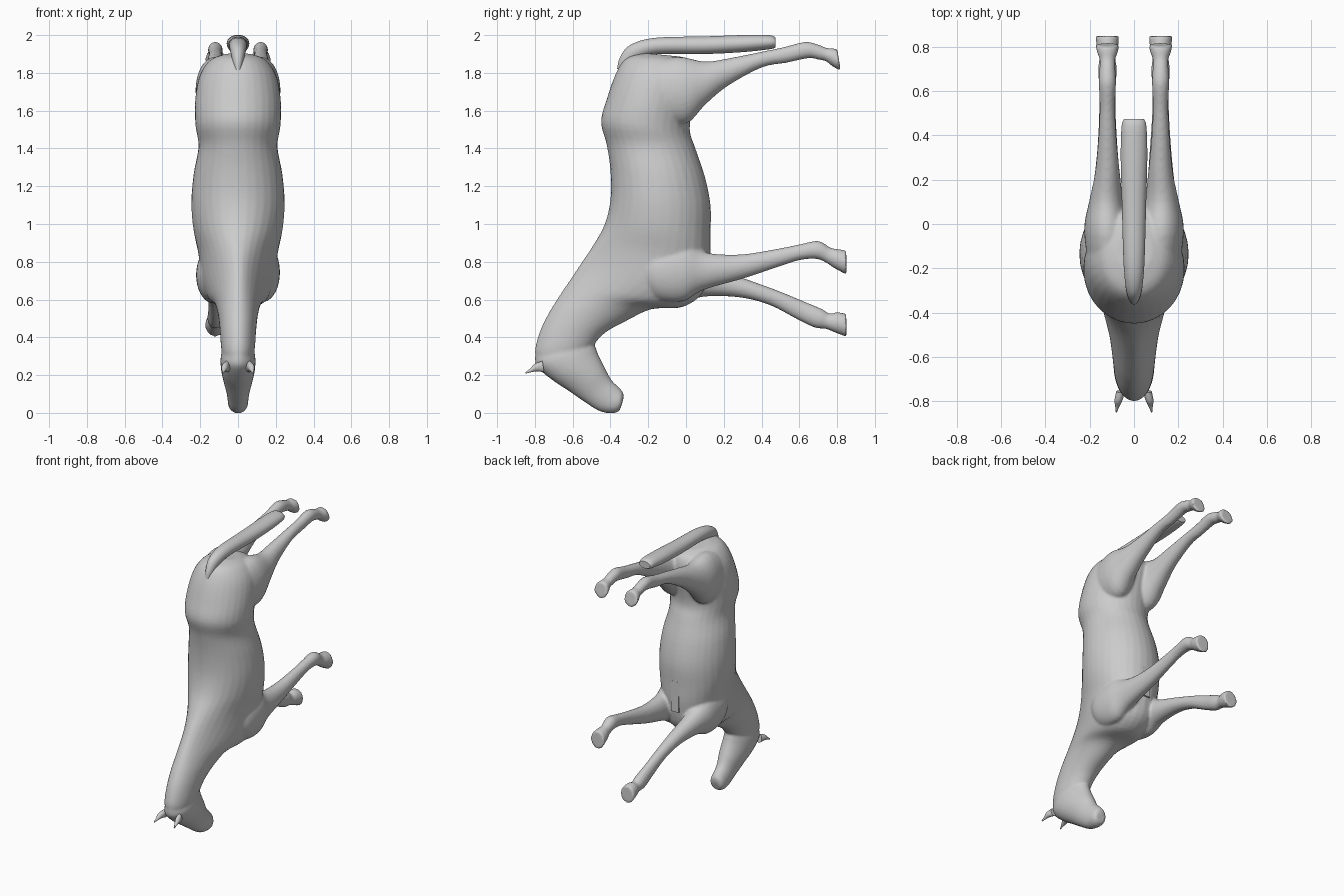
import bpy, bmesh, math
from mathutils import Vector

SEG, STEPS = 32, 4


def spline(rows, steps=STEPS):
    """Catmull-Rom interpolation through rows of numbers."""
    rows = [Vector(r) for r in rows]
    p = [rows[0]] + rows + [rows[-1]]
    out = []
    for i in range(1, len(p) - 2):
        a, b, c, d = p[i - 1:i + 3]
        for k in range(steps):
            t = k / steps
            out.append(0.5 * (2 * b + (c - a) * t + (2 * a - 5 * b + 4 * c - d) * t * t
                              + (3 * b - a - 3 * c + d) * t ** 3))
    return out + [rows[-1]]


def loft(name, rows, side=1):
    """Rows: edge A (y, z), edge B (y, z), centre x, half width, pinch toward edge A."""
    bm = bmesh.new()
    rings = []
    for ya, za, yb, zb, x, w, pinch in spline([(*r, 0)[:7] for r in rows]):
        ring = []
        for k in range(SEG):
            t = 2 * math.pi * k / SEG
            c, s = math.cos(t), math.sin(t) * w * (1 - pinch * math.cos(t))
            ring.append(bm.verts.new((side * (x + s),
                                      (ya + yb + (ya - yb) * c) / 2,
                                      (za + zb + (za - zb) * c) / 2)))
        rings.append(ring)
    for r, q in zip(rings, rings[1:]):
        for k in range(SEG):
            j = (k + 1) % SEG
            bm.faces.new((r[k], r[j], q[j], q[k]))
    bm.faces.new(rings[0])
    bm.faces.new(rings[-1])
    bmesh.ops.recalc_face_normals(bm, faces=bm.faces)
    me = bpy.data.meshes.new(name)
    bm.to_mesh(me)
    bm.free()
    ob = bpy.data.objects.new(name, me)
    bpy.context.collection.objects.link(ob)
    return ob


def select(obs):
    bpy.ops.object.select_all(action='DESELECT')
    for o in obs:
        o.select_set(True)
    bpy.context.view_layer.objects.active = obs[0]


def smooth(ob, angle=50):
    select([ob])
    bpy.ops.object.shade_smooth_by_angle(angle=math.radians(angle))


# Trunk and neck: back edge, belly edge, from rump to poll
body = loft("body", [
    (-0.22, 1.905, -0.02, 1.885, 0, .08), (-0.315, 1.88, 0.05, 1.85, 0, .15),
    (-0.37, 1.80, 0.07, 1.76, 0, .205), (-0.42, 1.66, 0.04, 1.64, 0, .227),
    (-0.45, 1.54, 0.02, 1.50, 0, .225), (-0.42, 1.42, 0.05, 1.40, 0, .209),
    (-0.40, 1.28, 0.10, 1.25, 0, .235), (-0.40, 1.13, 0.13, 1.10, 0, .247),
    (-0.43, 1.00, 0.13, 0.95, 0, .236, .08), (-0.49, 0.89, 0.125, 0.80, 0, .205, .2),
    (-0.55, 0.80, 0.09, 0.64, 0, .185, .3), (-0.61, 0.71, -0.02, 0.56, 0, .155, .25),
    (-0.67, 0.62, -0.18, 0.55, 0, .122, .12), (-0.72, 0.54, -0.31, 0.49, 0, .105),
    (-0.77, 0.44, -0.42, 0.43, 0, .096), (-0.80, 0.33, -0.48, 0.37, 0, .09),
    (-0.785, 0.26, -0.52, 0.30, 0, .08)])

# Head: forehead edge, jaw edge, from poll to muzzle
head = loft("head", [
    (-0.80, 0.30, -0.55, 0.42, 0, .07), (-0.79, 0.245, -0.49, 0.37, 0, .09, -.1),
    (-0.71, 0.175, -0.465, 0.31, 0, .09, -.1), (-0.62, 0.115, -0.43, 0.24, 0, .078),
    (-0.54, 0.06, -0.395, 0.175, 0, .062), (-0.46, 0.01, -0.355, 0.135, 0, .055),
    (-0.39, -0.003, -0.332, 0.105, 0, .052), (-0.352, 0.01, -0.332, 0.07, 0, .036)])

# Hind legs with haunches and hooves
HIND = [
    (-0.24, 1.84, -0.16, 1.53, .11, .095), (-0.05, 1.885, 0.0, 1.53, .12, .105),
    (0.10, 1.86, 0.10, 1.63, .125, .078), (0.24, 1.88, 0.22, 1.73, .12, .056),
    (0.40, 1.912, 0.40, 1.828, .12, .040), (0.52, 1.937, 0.53, 1.853, .12, .035),
    (0.63, 1.964, 0.65, 1.878, .12, .039), (0.70, 1.95, 0.70, 1.87, .12, .036),
    (0.745, 1.932, 0.74, 1.862, .12, .035), (0.775, 1.93, 0.775, 1.835, .12, .047),
    (0.80, 1.927, 0.82, 1.81, .12, .054)]
hind = [loft("hind_leg", HIND, s) for s in (-1, 1)]

# Front legs with shoulders: right one raised toward the belly, left one stretched forward
front_right = loft("front_leg_right", [
    (-0.30, 0.80, -0.26, 0.68, .09, .05), (-0.18, 0.88, -0.16, 0.60, .12, .092),
    (-0.02, 0.905, -0.02, 0.59, .13, .09), (0.10, 0.85, 0.09, 0.65, .125, .07),
    (0.28, 0.838, 0.30, 0.71, .12, .052), (0.48, 0.868, 0.48, 0.77, .12, .039),
    (0.60, 0.892, 0.60, 0.808, .12, .037), (0.70, 0.91, 0.69, 0.815, .12, .042),
    (0.765, 0.875, 0.745, 0.793, .12, .036), (0.80, 0.868, 0.79, 0.763, .12, .047),
    (0.848, 0.86, 0.85, 0.732, .12, .054)])
front_left = loft("front_leg_left", [
    (-0.30, 0.80, -0.26, 0.68, .09, .05), (-0.18, 0.87, -0.16, 0.60, .12, .092),
    (-0.02, 0.87, -0.02, 0.58, .13, .09), (0.12, 0.78, 0.09, 0.615, .125, .07),
    (0.30, 0.715, 0.28, 0.612, .12, .05), (0.48, 0.65, 0.44, 0.572, .12, .039),
    (0.62, 0.592, 0.58, 0.50, .12, .037), (0.72, 0.55, 0.68, 0.452, .12, .042),
    (0.76, 0.525, 0.74, 0.445, .12, .036), (0.80, 0.533, 0.785, 0.427, .12, .047),
    (0.848, 0.525, 0.85, 0.402, .12, .054)], -1)

# Blend trunk, head and legs into one skin
select([body, head, front_right, front_left] + hind)
bpy.ops.object.join()
rm = body.modifiers.new("Blend", 'REMESH')
rm.mode, rm.voxel_size, rm.use_smooth_shade = 'VOXEL', 0.009, True
sm = body.modifiers.new("Soften", 'SMOOTH')
sm.factor, sm.iterations = 0.5, 5

# Tail, hanging off the rump with a blunt end
smooth(loft("tail", [
    (-0.365, 1.82, -0.29, 1.81, 0, .02), (-0.35, 1.88, -0.28, 1.85, 0, .03),
    (-0.30, 1.945, -0.23, 1.88, 0, .04), (-0.17, 1.985, -0.14, 1.90, 0, .048),
    (0.10, 1.993, 0.10, 1.90, 0, .055), (0.30, 2.0, 0.30, 1.91, 0, .06),
    (0.44, 2.0, 0.44, 1.925, 0, .056), (0.475, 1.985, 0.475, 1.935, 0, .044)]))

# Ears
for s, side in ((-1, "left"), (1, "right")):
    smooth(loft("ear_" + side, [
        (-0.76, 0.275, -0.75, 0.215, .06, .02), (-0.80, 0.26, -0.79, 0.22, .07, .018),
        (-0.825, 0.235, -0.82, 0.215, .075, .010), (-0.85, 0.215, -0.848, 0.208, .08, .003)], s))

# Flat strip on the breastbone between the front legs
bpy.ops.mesh.primitive_cube_add(size=1, location=(0, 0.115, 0.87))
strip = bpy.context.object
strip.name = "breast_strip"
strip.scale = (0.06, 0.03, 0.22)
